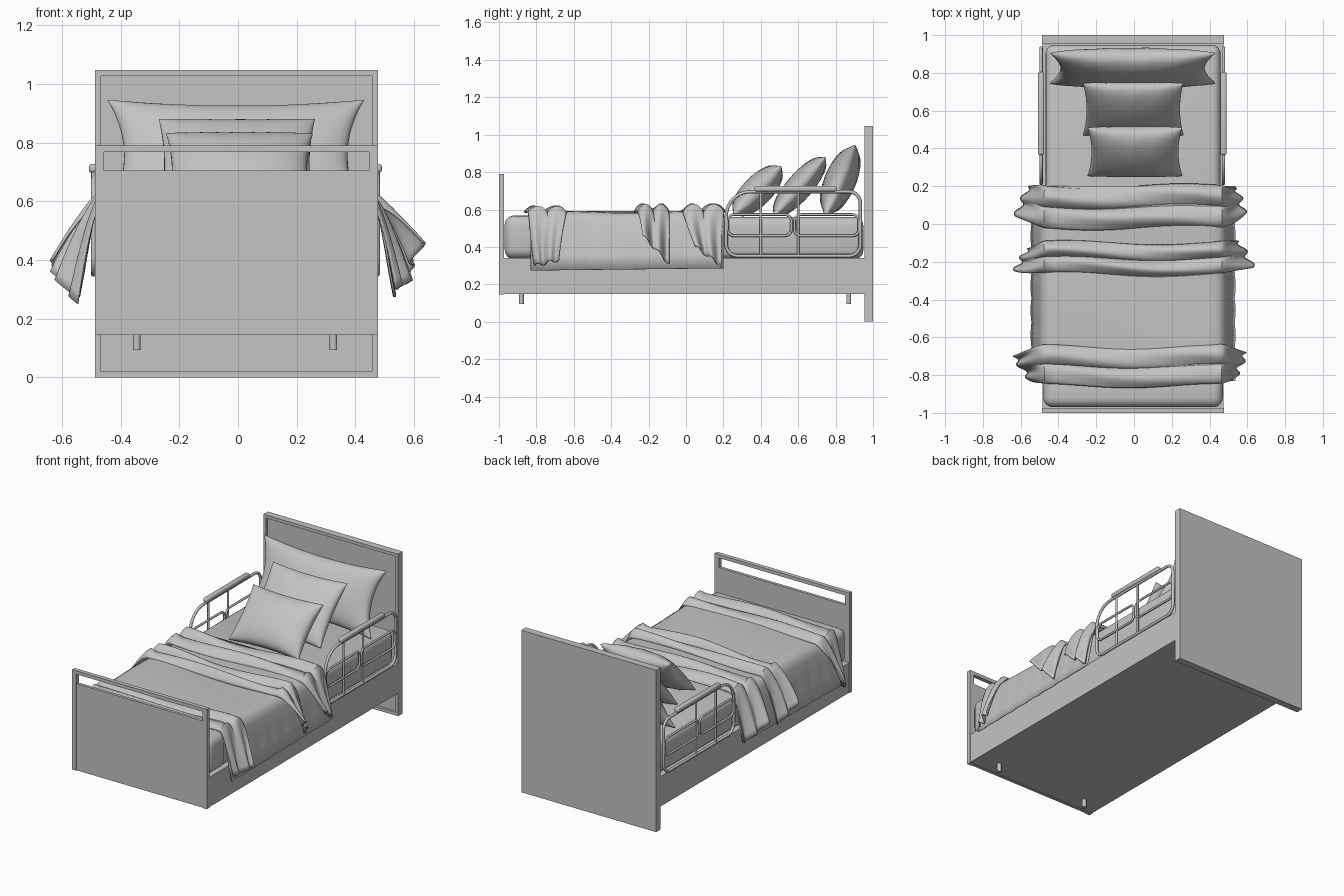
import bpy, bmesh, math
from mathutils import Vector

if "Cube" in bpy.data.objects:
    bpy.data.objects.remove(bpy.data.objects["Cube"], do_unlink=True)

grey = bpy.data.materials.new("plain grey")
grey.use_nodes = True
COL = (0.55, 0.55, 0.55, 1)
grey.diffuse_color = COL
grey.node_tree.nodes["Principled BSDF"].inputs["Base Color"].default_value = COL


def finish(name, bm, smooth=None):
    bmesh.ops.recalc_face_normals(bm, faces=bm.faces)
    me = bpy.data.meshes.new(name)
    bm.to_mesh(me)
    bm.free()
    me.materials.append(grey)
    ob = bpy.data.objects.new(name, me)
    bpy.context.collection.objects.link(ob)
    if smooth:
        shade(ob, smooth)
    return ob


def shade(ob, angle):
    bpy.ops.object.select_all(action='DESELECT')
    ob.select_set(True)
    bpy.context.view_layer.objects.active = ob
    bpy.ops.object.shade_smooth_by_angle(angle=math.radians(angle))


def boxes(name, specs, bevel=0, segs=1):
    """Boxes given as (x0, x1, y0, y1, z0, z1), joined in one mesh."""
    bm = bmesh.new()
    for x0, x1, y0, y1, z0, z1 in specs:
        vs = bmesh.ops.create_cube(bm, size=1)["verts"]
        for v in vs:
            v.co = ((x0 + x1) / 2 + v.co.x * (x1 - x0), (y0 + y1) / 2 + v.co.y * (y1 - y0),
                    (z0 + z1) / 2 + v.co.z * (z1 - z0))
    if bevel:
        bmesh.ops.bevel(bm, geom=bm.edges[:], offset=bevel, segments=segs, profile=0.5, affect='EDGES')
    return finish(name, bm, 40 if bevel else None)


def grid(bm, nu, nv, fn):
    """Sheet of quads from fn(u, v) with u and v running 0..1."""
    vs = [[bm.verts.new(fn(i / nu, j / nv)) for j in range(nv + 1)] for i in range(nu + 1)]
    for i in range(nu):
        for j in range(nv):
            bm.faces.new((vs[i][j], vs[i + 1][j], vs[i + 1][j + 1], vs[i][j + 1]))


def lerp(a, b, t):
    return a + (b - a) * t


# Frame: headboard with raised rim, footboard with open slot, box base, legs
X0, X1 = -0.487, 0.477
boxes("headboard", [(X0, X1, 0.97, 1.0, 0, 1.047),
                    (X0, X0 + 0.02, 0.954, 0.97, 0, 1.047), (X1 - 0.02, X1, 0.954, 0.97, 0, 1.047),
                    (X0 + 0.02, X1 - 0.02, 0.954, 0.97, 1.027, 1.047),
                    (X0 + 0.02, X1 - 0.02, 0.954, 0.97, 0, 0.02)])
boxes("footboard_frame", [(X0, X0 + 0.03, -1, -0.973, 0.145, 0.79), (X1 - 0.03, X1, -1, -0.973, 0.145, 0.79),
                          (X0 + 0.03, X1 - 0.03, -1, -0.973, 0.768, 0.79)])
boxes("footboard_panel", [(X0 + 0.03, X1 - 0.03, -0.995, -0.976, 0.145, 0.705)])
boxes("bed_base", [(X0 + 0.002, X1 - 0.002, -0.974, 0.956, 0.147, 0.34)])
bm = bmesh.new()
for x in (-0.345, 0.325):
    for y in (-0.88, 0.87):
        vs = bmesh.ops.create_cone(bm, cap_ends=True, segments=16, radius1=0.013, radius2=0.013, depth=0.06)["verts"]
        bmesh.ops.translate(bm, verts=vs, vec=(x, y, 0.124))
finish("legs", bm, 40)

# Mattress
boxes("mattress", [(-0.468, 0.458, -0.968, 0.948, 0.335, 0.56)], 0.045, 4)

# Blanket: flat on top, hanging down both sides
SIDE = [(0.535, 0.28), (0.52, 0.36), (0.505, 0.45), (0.49, 0.53), (0.476, 0.565), (0.45, 0.582)]
CROSS = [(-x - 0.005, z) for x, z in SIDE] + [(lerp(-0.4, 0.4, i / 10), 0.586) for i in range(11)] \
    + [(x - 0.005, z) for x, z in reversed(SIDE)]


def blanket_point(u, v):
    x, z = CROSS[round(u * (len(CROSS) - 1))]
    drop = max(0, 0.58 - z) / 0.3
    y = lerp(-0.83, 0.2, v)
    return (x + math.copysign(0.005 * math.sin(y * 24) * drop, x),
            y, z + 0.004 * math.sin(y * 9 + x * 3) * (1 - drop) + 0.012 * drop * (v - 0.5))


def cloth(name, nu, nv, fn, thickness=0.006):
    bm = bmesh.new()
    grid(bm, nu, nv, fn)
    ob = finish(name, bm, 50)
    m = ob.modifiers.new("thickness", 'SOLIDIFY')
    m.thickness = thickness
    m.offset = 0
    return ob


cloth("blanket", len(CROSS) - 1, 40, blanket_point)

# Foot end of the blanket, tucked behind the footboard
boxes("tucked_blanket_end", [(-0.48, 0.47, -0.97, -0.78, 0.338, 0.568)], 0.05, 4)


def fold(name, y0, y1, tips, ridges, height):
    """Bunched cloth across the bed; tips = per side ((reach, y, z) front, (reach, y, z) back)."""
    n = 56

    def point(u, v):
        s = u * 2 - 1
        wave = abs(math.sin(math.pi * ridges * v)) ** 0.8 * height
        y = lerp(y0, y1, v) + 0.012 * math.sin(s * 5 + y0 * 9)
        a = abs(s)
        if a <= 0.6:
            x = s / 0.6 * 0.465 - 0.005
            return (x, y, 0.585 + wave * (0.75 + 0.25 * math.sin(x * 7 + v * 6)))
        p = (a - 0.6) / 0.4
        front, back = tips[0 if s < 0 else 1]
        r, ty, tz = (lerp(front[k], back[k], v) for k in range(3))
        sgn = math.copysign(1, s)
        pleat = 0.016 * math.sin(v * math.pi * (2 * ridges)) * p
        return (sgn * lerp(0.465, r, p ** 0.8) - 0.005 + sgn * pleat,
                lerp(y, ty, p ** 1.1),
                lerp(0.585 + wave * (1 - p), tz, p ** 1.25) + pleat * 0.6)

    cloth(name, n, 28, point)


fold("foot_fold", -0.855, -0.65,
     [((0.54, -0.83, 0.25), (0.635, -0.70, 0.36)), ((0.54, -0.81, 0.30), (0.60, -0.68, 0.33))], 2, 0.034)
fold("middle_fold", -0.265, -0.10,
     [((0.625, -0.25, 0.40), (0.56, -0.13, 0.28)), ((0.635, -0.23, 0.46), (0.56, -0.09, 0.31))], 2, 0.045)
fold("head_fold", -0.02, 0.20,
     [((0.62, 0.04, 0.38), (0.555, 0.20, 0.29)), ((0.59, 0.05, 0.40), (0.55, 0.19, 0.30))], 2, 0.045)


# Pillows: two bulging sheets with pinched corners, leaning back
def pillow(name, x0, x1, bottom, top, thick, pinch):
    b, t = Vector((0, *bottom)), Vector((0, *top))
    c = (b + t) / 2 + Vector(((x0 + x1) / 2, 0, 0))
    up = (t - b) / 2
    nrm = Vector((0, -up.z, up.y)).normalized()
    hw = (x1 - x0) / 2
    bm = bmesh.new()
    for side in (1, -1):
        def point(u, v):
            p, q = math.sin((u - 0.5) * math.pi), math.sin((v - 0.5) * math.pi)
            bulge = max(0, (1 - p * p) * (1 - q * q)) ** 0.42 * thick
            bulge *= 1 + 0.05 * math.sin(p * 13 + side) * q * q
            return c + Vector((hw * p * (1 - pinch * (1 - q * q)), 0, 0)) \
                + up * q * (1 - pinch * (1 - p * p)) + nrm * side * bulge
        grid(bm, 32, 24, point)
    bmesh.ops.remove_doubles(bm, verts=bm.verts, dist=0.0005)
    finish(name, bm, 70)


pillow("large_pillow", -0.445, 0.43, (0.745, 0.565), (0.905, 0.945), 0.085, 0.13)
pillow("medium_pillow", -0.27, 0.262, (0.47, 0.565), (0.745, 0.88), 0.07, 0.07)
pillow("small_pillow", -0.245, 0.255, (0.255, 0.57), (0.51, 0.83), 0.08, 0.08)


# Side rails: bent tubes, uprights and padded armrest
def rounded(y0, y1, z0, z1, radii):
    """Closed loop of (y, z); corner radii start bottom-left, counterclockwise."""
    pts = []
    corners = [(y0, z0, 1, 1), (y1, z0, -1, 1), (y1, z1, -1, -1), (y0, z1, 1, -1)]
    for k, ((y, z, sy, sz), r) in enumerate(zip(corners, radii)):
        for i in range(9):
            a = math.pi * (1 + k / 2) + math.pi / 2 * i / 8
            pts.append((y + sy * r + r * math.cos(a), z + sz * r + r * math.sin(a)))
    return pts


def tubes(name, x, paths, radius):
    cu = bpy.data.curves.new(name, 'CURVE')
    cu.dimensions = '3D'
    cu.bevel_depth = radius
    cu.bevel_resolution = 2
    cu.use_fill_caps = True
    for pts, closed in paths:
        sp = cu.splines.new('POLY')
        sp.points.add(len(pts) - 1)
        for p, (y, z) in zip(sp.points, pts):
            p.co = (x, y, z, 1)
        sp.use_cyclic_u = closed
    cu.materials.append(grey)
    ob = bpy.data.objects.new(name, cu)
    bpy.context.collection.objects.link(ob)
    bpy.ops.object.select_all(action='DESELECT')
    ob.select_set(True)
    bpy.context.view_layer.objects.active = ob
    bpy.ops.object.convert(target='MESH')
    shade(bpy.context.view_layer.objects.active, 50)


for side, x in (("right", -0.492), ("left", 0.474)):
    tubes(side + "_rail_frame", x, [(rounded(0.215, 0.932, 0.352, 0.695, (0.06, 0.06, 0.06, 0.13)), True)], 0.009)
    tubes(side + "_rail_inner", x, [
        (rounded(0.222, 0.563, 0.46, 0.573, (0.035,) * 4), True),
        (rounded(0.58, 0.925, 0.46, 0.573, (0.035,) * 4), True),
        ([(0.40, 0.352), (0.40, 0.695)], False),
        ([(0.60, 0.352), (0.60, 0.695)], False)], 0.007)
    boxes(side + "_armrest", [(x - 0.016, x + 0.016, 0.365, 0.805, 0.697, 0.727)], 0.01, 3)
